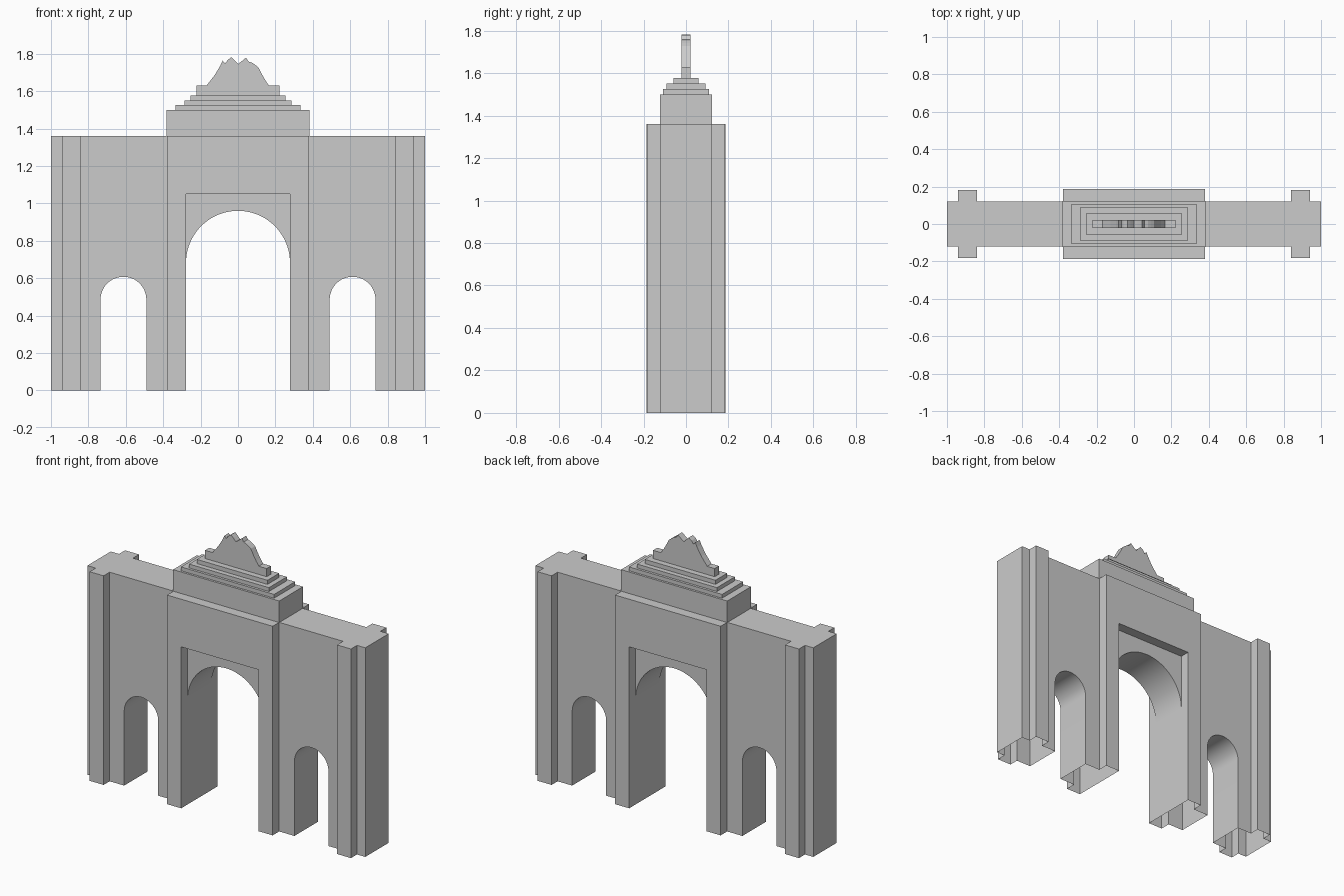
import bpy, bmesh, math
from mathutils import Vector

if "Cube" in bpy.data.objects:
    bpy.data.objects.remove(bpy.data.objects["Cube"])


def prism(name, pts, lo, hi, upright=False):
    """Extrude an outline: plan outline along z, or front outline (x, z) along y."""
    bm = bmesh.new()
    place = (lambda a, b, h: (a, h, b)) if upright else (lambda a, b, h: (a, b, h))
    low = [bm.verts.new(place(a, b, lo)) for a, b in pts]
    high = [bm.verts.new(place(a, b, hi)) for a, b in pts]
    bm.faces.new(low)
    bm.faces.new(high)
    n = len(pts)
    for i in range(n):
        j = (i + 1) % n
        bm.faces.new((low[i], low[j], high[j], high[i]))
    bmesh.ops.recalc_face_normals(bm, faces=bm.faces[:])
    mesh = bpy.data.meshes.new(name)
    bm.to_mesh(mesh)
    bm.free()
    obj = bpy.data.objects.new(name, mesh)
    bpy.context.collection.objects.link(obj)
    return obj


def rect(x, y):
    return [(x, y), (-x, y), (-x, -y), (x, -y)]


def arch(cx, r, spring, segments=32):
    pts = [(cx - r, -0.1), (cx + r, -0.1)]
    for i in range(segments + 1):
        a = math.pi * i / segments
        pts.append((cx + r * math.cos(a), spring + r * math.sin(a)))
    return pts


def cut(obj, cutter):
    mod = obj.modifiers.new("cut", 'BOOLEAN')
    mod.operation = 'DIFFERENCE'
    mod.solver = 'EXACT'
    mod.object = cutter
    bpy.context.view_layer.objects.active = obj
    bpy.ops.object.modifier_apply(modifier=mod.name)
    bpy.data.objects.remove(cutter)


def open_bottom(obj, z):
    bm = bmesh.new()
    bm.from_mesh(obj.data)
    under = [f for f in bm.faces if all(abs(v.co.z - z) < 1e-4 for v in f.verts)]
    bmesh.ops.delete(bm, geom=under, context='FACES')
    bm.to_mesh(obj.data)
    bm.free()


# Gate wall: plan with wings, end pilasters and projecting centre
q = [(1, .12), (.94, .12), (.94, .182), (.84, .182), (.84, .12), (.38, .12), (.38, .187)]
plan = (q + [(-x, y) for x, y in reversed(q)]
        + [(-x, -y) for x, y in q] + [(x, -y) for x, y in reversed(q)])
wall = prism("gate_wall", plan, 0, 1.36)

# Passages: large centre arch and two side arches
cut(wall, prism("centre_passage", arch(0, .278, .682, 40), -.5, .5, True))
for s in (-1, 1):
    cut(wall, prism("side_passage", arch(s * .6125, .1225, .485, 24), -.5, .5, True))

# Rectangular recess around the centre arch, front and back
frame = [(-.278, -.1), (.278, -.1), (.278, 1.05), (-.278, 1.05)]
cut(wall, prism("front_recess", frame, -.5, -.122, True))
cut(wall, prism("back_recess", frame, .122, .5, True))
open_bottom(wall, 0)

# Attic block and stepped crown
tiers = [("attic", .382, .122, 1.36, 1.5), ("step_1", .335, .108, 1.5, 1.525),
         ("step_2", .287, .092, 1.525, 1.55), ("step_3", .254, .06, 1.55, 1.577),
         ("plinth", .222, .022, 1.577, 1.63)]
for name, x, y, z0, z1 in tiers:
    open_bottom(prism(name, rect(x, y), z0, z1), z0)

# Flat cut-out sculpture on top
outline = [(-.168, 1.63), (-.125, 1.685), (-.095, 1.735), (-.082, 1.763), (-.068, 1.748),
           (-.055, 1.767), (-.035, 1.781), (-.018, 1.765), (.0, 1.745), (.02, 1.76),
           (.043, 1.779), (.056, 1.758), (.075, 1.752), (.09, 1.742), (.108, 1.728),
           (.125, 1.695), (.145, 1.66), (.165, 1.63)]
crest = prism("crest_sculpture", outline, -.022, .022, True)
open_bottom(crest, 1.63)

# Smooth only the arch undersides
bpy.ops.object.select_all(action='DESELECT')
wall.select_set(True)
bpy.context.view_layer.objects.active = wall
bpy.ops.object.shade_smooth_by_angle(angle=math.radians(30))
